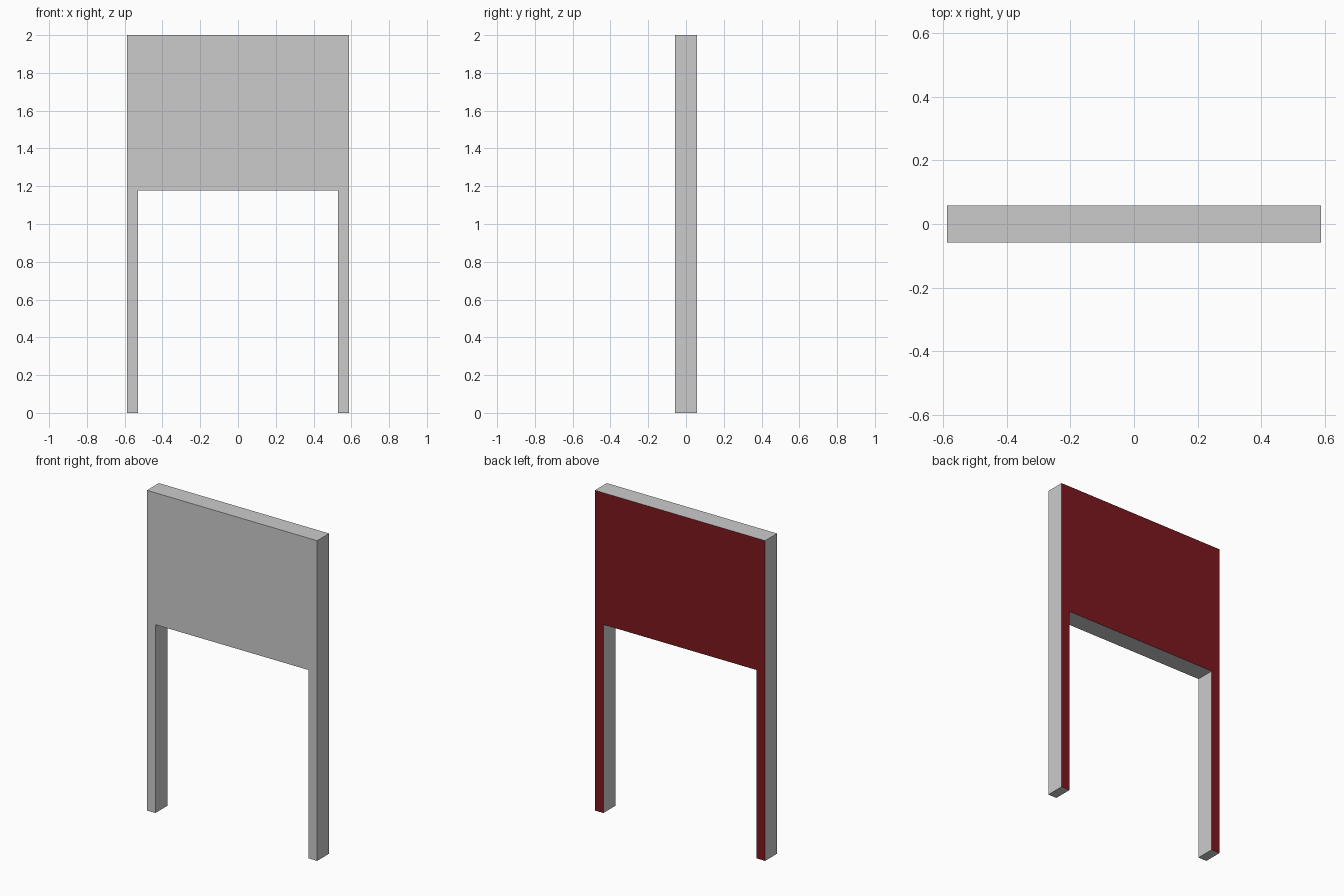
import bpy, bmesh
from mathutils import Vector

if "Cube" in bpy.data.objects:
    bpy.data.objects.remove(bpy.data.objects["Cube"])

U = 1 / 17                      # modular unit: leg width
W, H, D = 10 * U, 2.0, U        # half width, height, half depth
OPEN = 20 * U                   # underside of the panel

# Arch profile in the front plane: right half, then its mirror image
half = [(W, H), (W, 0), (W - U, 0), (W - U, OPEN)]
outline = half + [(-x, z) for x, z in reversed(half)]

# Extrude the profile from front to back
bm = bmesh.new()
front = bm.faces.new([bm.verts.new((x, -D, z)) for x, z in outline])
ext = bmesh.ops.extrude_face_region(bm, geom=[front], use_keep_orig=True)
back_verts = [g for g in ext["geom"] if isinstance(g, bmesh.types.BMVert)]
bmesh.ops.translate(bm, verts=back_verts, vec=Vector((0, 2 * D, 0)))
bmesh.ops.recalc_face_normals(bm, faces=bm.faces)

# Red back face, grey elsewhere
for f in bm.faces:
    f.material_index = 1 if f.normal.y > 0.9 else 0

mesh = bpy.data.meshes.new("panel_on_legs")
bm.to_mesh(mesh)
bm.free()

grey = bpy.data.materials.new("plain_grey")
grey.diffuse_color = (0.8, 0.8, 0.8, 1)
grey.use_nodes = True
grey.node_tree.nodes["Principled BSDF"].inputs["Base Color"].default_value = grey.diffuse_color
red = bpy.data.materials.new("dark_red")
red.diffuse_color = (0.2, 0.009, 0.013, 1)
red.use_nodes = True
red.node_tree.nodes["Principled BSDF"].inputs["Base Color"].default_value = red.diffuse_color
mesh.materials.append(grey)
mesh.materials.append(red)

obj = bpy.data.objects.new("panel_on_legs", mesh)
bpy.context.collection.objects.link(obj)
